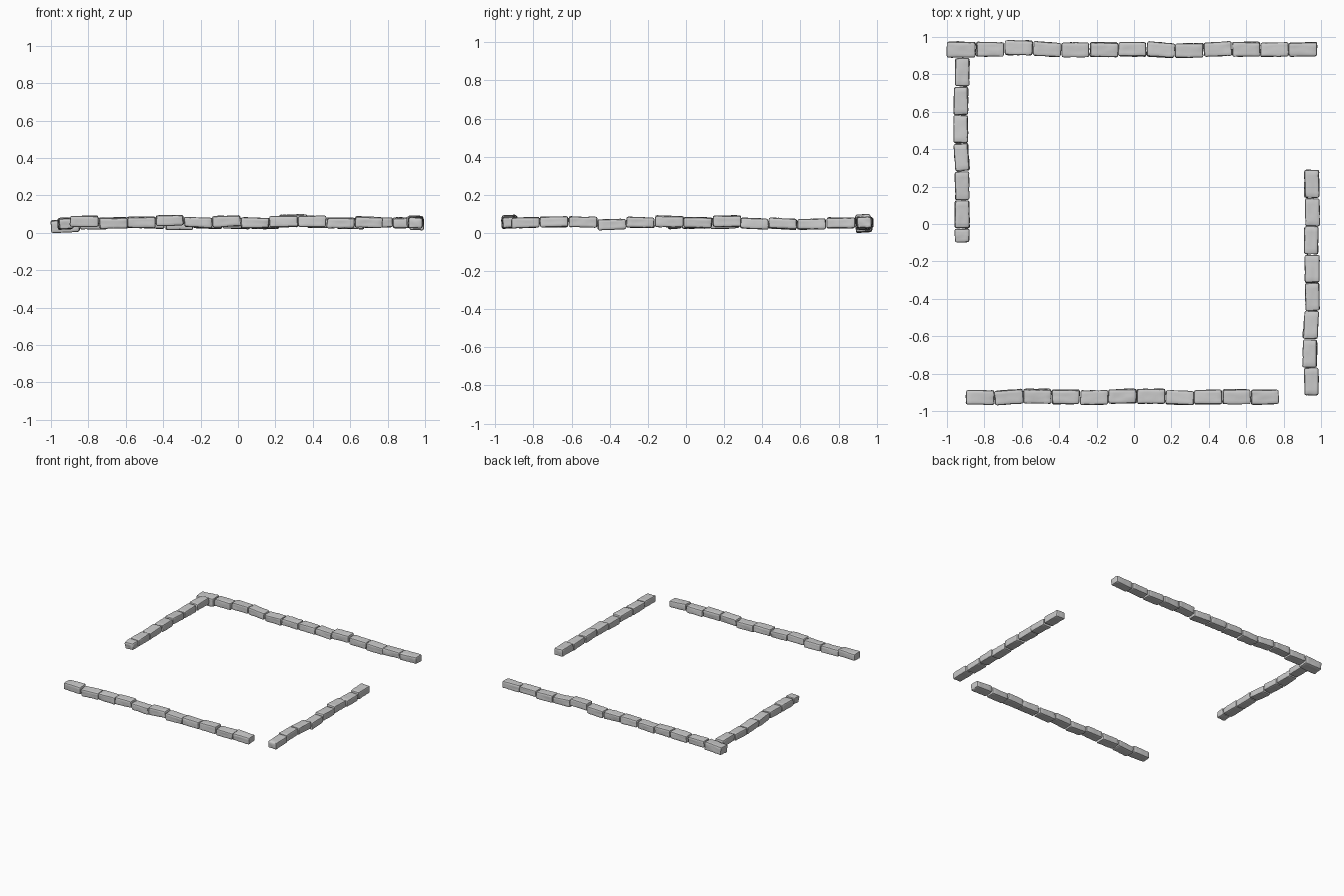
import bpy, bmesh, math, random
from mathutils import Vector, Euler, noise

if "Cube" in bpy.data.objects:
    bpy.data.objects.remove(bpy.data.objects["Cube"])

random.seed(4)
R = math.radians


def stone(name, loc, size, rot):
    """One rough-hewn block: chamfered box, subdivided and gently roughened."""
    bm = bmesh.new()
    bmesh.ops.create_cube(bm, size=1)
    for v in bm.verts:
        v.co = Vector(c * s for c, s in zip(v.co, size))
        v.co += Vector(random.uniform(-.003, .003) for _ in range(3))
    bmesh.ops.bevel(bm, geom=bm.edges[:], offset=.010, segments=2,
                    profile=.5, affect='EDGES')
    long_edges = [e for e in bm.edges if e.calc_length() > .025]
    bmesh.ops.subdivide_edges(bm, edges=long_edges, cuts=5, use_grid_fill=True)
    bm.normal_update()
    seed = Vector((random.uniform(0, 90), random.uniform(0, 90), 0))
    shift = [(v, v.normal * noise.noise(v.co * 35 + seed) * .003) for v in bm.verts]
    for v, d in shift:
        v.co += d
    me = bpy.data.meshes.new(name)
    bm.to_mesh(me)
    bm.free()
    ob = bpy.data.objects.new(name, me)
    ob.location = loc
    ob.rotation_euler = rot
    bpy.context.collection.objects.link(ob)
    bpy.context.view_layer.objects.active = ob
    ob.select_set(True)
    bpy.ops.object.shade_smooth_by_angle(angle=R(35))
    ob.select_set(False)


def row(name, edges, across, heights, yaws, along_y=False):
    """Lay stones between successive edge positions."""
    for i, (a, b) in enumerate(zip(edges, edges[1:])):
        mid, length = (a + b) / 2, abs(b - a) - .003
        loc = (across[i], mid, heights[i]) if along_y else (mid, across[i], heights[i])
        rot = Euler((R(random.uniform(-3, 3)), R(random.uniform(-2, 2)),
                     R(yaws.get(i, random.uniform(-1, 1)) + (90 if along_y else 0))))
        stone(f"{name}_{i + 1}", loc, (length, .077, .056), rot)


def steps(start, pitch, n):
    return [start + pitch * i for i in range(n + 1)]


# corner stone, slightly larger and lowest
stone("corner_stone", (-.923, .933, .038), (.15, .082, .066), Euler((R(4), R(-3), R(-1))))

# back row
row("back_stone", steps(-.845, .152, 12),
    [.933, .943, .936, .932, .932, .933, .932, .929, .936, .934, .933, .933],
    [.048, .054, .054, .044, .05, .05, .05, .067, .055, .05, .055, .053],
    {2: -4, 6: -4, 8: 3})

# front row
row("front_stone", steps(-.898, .1523, 11),
    [-.928, -.927, -.921, -.925, -.928, -.921, -.92, -.928, -.926, -.923, -.925],
    [.062, .053, .057, .066, .056, .061, .053, .06, .06, .052, .058],
    {1: 4, 7: -2})

# left column, ending in a half stone
row("left_stone", steps(.888, -.152, 6) + [-.098],
    [-.919, -.924, -.926, -.921, -.918, -.919, -.918],
    [.052, .047, .048, .049, .05, .052, .05],
    {3: 4}, along_y=True)

# right column
row("right_stone", steps(.29, -.151, 8),
    [.951, .955, .947, .952, .953, .946, .94, .949],
    [.062, .055, .06, .055, .045, .057, .058, .054],
    {5: -4}, along_y=True)
